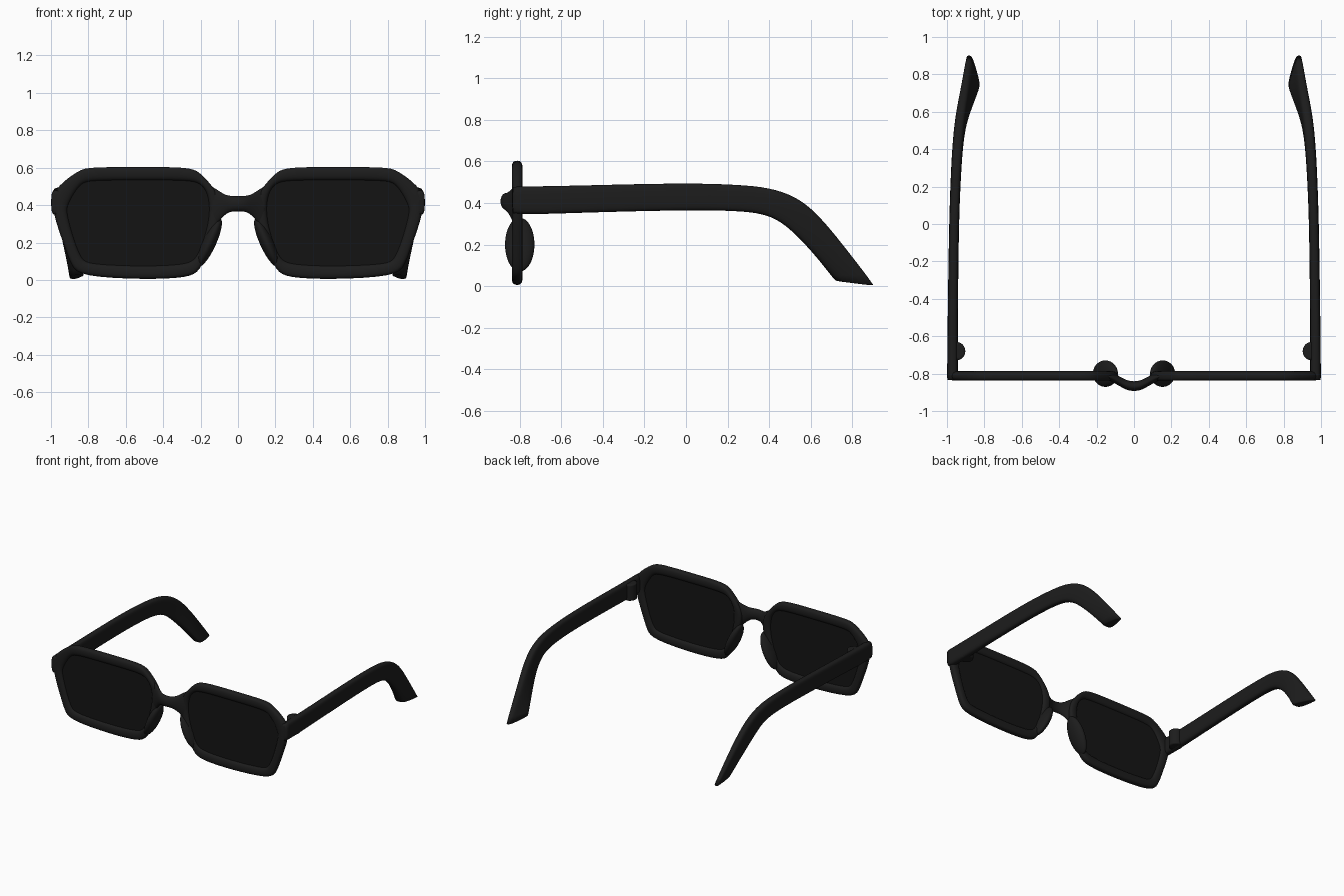
import bpy, bmesh, math
from mathutils import Vector

if "Cube" in bpy.data.objects:
    bpy.data.objects.remove(bpy.data.objects["Cube"])


def material(name, v):
    m = bpy.data.materials.new(name)
    m.diffuse_color = (v, v, v, 1)
    m.use_nodes = True
    m.node_tree.nodes["Principled BSDF"].inputs["Base Color"].default_value = m.diffuse_color
    return m


FRAME = material("black_acetate", 0.012)
LENS = material("dark_lens", 0.007)


def finish(obj, mat, mirror=True, subsurf=2):
    obj.data.materials.append(mat)
    if mirror:
        obj.modifiers.new("mirror", "MIRROR").use_mirror_merge = False
    if subsurf:
        s = obj.modifiers.new("smooth", "SUBSURF")
        s.levels = s.render_levels = subsurf
        for p in obj.data.polygons:
            p.use_smooth = True
    return obj


def from_bmesh(name, bm):
    bmesh.ops.recalc_face_normals(bm, faces=bm.faces[:])
    mesh = bpy.data.meshes.new(name)
    bm.to_mesh(mesh)
    bm.free()
    obj = bpy.data.objects.new(name, mesh)
    bpy.context.collection.objects.link(obj)
    return obj


def loft(name, rings, closed=False, crease=0.8):
    """Skin a row of equal-sized rings, either into a loop or with capped ends."""
    bm = bmesh.new()
    cr = bm.edges.layers.float.new("crease_edge")
    vs = [[bm.verts.new(p) for p in r] for r in rings]
    n = len(vs[0])
    for i in range(len(vs) if closed else len(vs) - 1):
        a, b = vs[i], vs[(i + 1) % len(vs)]
        for j in range(n):
            k = (j + 1) % n
            bm.faces.new((a[j], a[k], b[k], b[j]))
    if not closed:
        for end in (vs[0], vs[-1]):
            for e in bm.faces.new(end).edges:
                e[cr] = crease
    return from_bmesh(name, bm)


# Rim: matching outer and inner outline points (x, z, x, z)
Y = -0.8125
OUTLINE = [
    (.100, .450, .155, .430), (.150, .515, .170, .480), (.205, .575, .205, .520),
    (.260, .602, .265, .535), (.500, .602, .500, .535), (.790, .602, .790, .535),
    (.850, .588, .845, .518), (.970, .495, .900, .430), (.987, .440, .918, .385),
    (.987, .350, .915, .345), (.930, .190, .880, .215), (.890, .075, .838, .108),
    (.845, .020, .800, .082), (.500, .003, .500, .070), (.260, .013, .275, .080),
    (.205, .050, .225, .110), (.155, .160, .190, .190), (.105, .290, .160, .290),
    (.086, .375, .150, .370)]
SECTION = [(-.03, -.013), (.17, -.026), (.75, -.026), (1.05, -.012),
           (1.05, .012), (.75, .026), (.17, .026), (-.03, .013)]
rim_rings = [[(ox + (ix - ox) * t, Y + y, oz + (iz - oz) * t) for t, y in SECTION]
             for ox, oz, ix, iz in OUTLINE]
finish(loft("rim", rim_rings, closed=True), FRAME)

# Lens: thin plate tucked into the rim groove
cx, cz = 0.54, 0.305
lens_rings = [[(cx + (ix - cx) * 1.04, y, cz + (iz - cz) * 1.04) for _, _, ix, iz in OUTLINE]
              for y in (Y - .007, Y + .007)]
finish(loft("lens", lens_rings), LENS, subsurf=0)

# Bridge: flared bar bowing forward between the rims (x, y, z low, z high, half depth)
half = [(0, -.869, .366, .449, .026), (.04, -.862, .366, .449, .026),
        (.075, -.842, .345, .458, .026), (.11, -.822, .300, .485, .026),
        (.145, Y, .260, .505, .020)]
stations = [(-x, *r) for x, *r in half[:0:-1]] + half
OCT = [(math.cos(a), math.sin(a)) for a in (math.pi / 8 + i * math.pi / 4 for i in range(8))]
bridge_rings = [[(x, y + 1.1 * h * c, (lo + hi) / 2 + (hi - lo) * .54 * s) for c, s in OCT]
                for x, y, lo, hi, h in stations]
finish(loft("bridge", bridge_rings), FRAME, mirror=False)

# Nose pads: tilted ellipsoids behind the inner edge of each rim
bm = bmesh.new()
bmesh.ops.create_uvsphere(bm, u_segments=24, v_segments=16, radius=1)
for v in bm.verts:
    v.co = Vector((v.co.x * .040, v.co.y * .072, v.co.z * .130))
    v.co.x -= v.co.z * .42
    v.co += Vector((.153, -.800, .200))
finish(from_bmesh("nose_pad", bm), FRAME, subsurf=1)

# Temples: lower edge (x, y, z, half width) then upper edge of each section
TEMPLE = [
    (.970, -.835, .350, .028, .970, -.835, .478, .028),
    (.970, -.700, .347, .027, .970, -.700, .479, .027),
    (.969, -.500, .355, .026, .969, -.500, .483, .026),
    (.963, .000, .368, .025, .963, .000, .496, .025),
    (.953, .250, .364, .026, .953, .250, .487, .026),
    (.945, .370, .350, .027, .945, .400, .474, .027),
    (.935, .455, .315, .028, .935, .530, .430, .028),
    (.920, .540, .240, .032, .922, .630, .350, .027),
    (.888, .635, .135, .040, .902, .750, .205, .024),
    (.855, .720, .025, .042, .882, .905, .002, .018)]
BOX = [(-1, -.72), (-.6, -1.03), (.6, -1.03), (1, -.72),
       (1, .72), (.6, 1.03), (-.6, 1.03), (-1, .72)]


def temple_ring(xb, yb, zb, hb, xt, yt, zt, ht):
    b, t = Vector((xb, yb, zb)), Vector((xt, yt, zt))
    ring = []
    for u, v in BOX:
        f = (v + 1) / 2
        ring.append(b.lerp(t, f) + Vector((1.06 * u * (hb + (ht - hb) * f), 0, 0)))
    return ring


finish(loft("temple", [temple_ring(*s) for s in TEMPLE]), FRAME)

# Hinges: rounded upright barrels on the inside of each temple
hinge_rings = [[(.947 + .05 * c, -.68 + .054 * s, z) for c, s in OCT]
               for z in (.352, .375, .45, .473)]
finish(loft("hinge", hinge_rings, crease=.5), FRAME)
